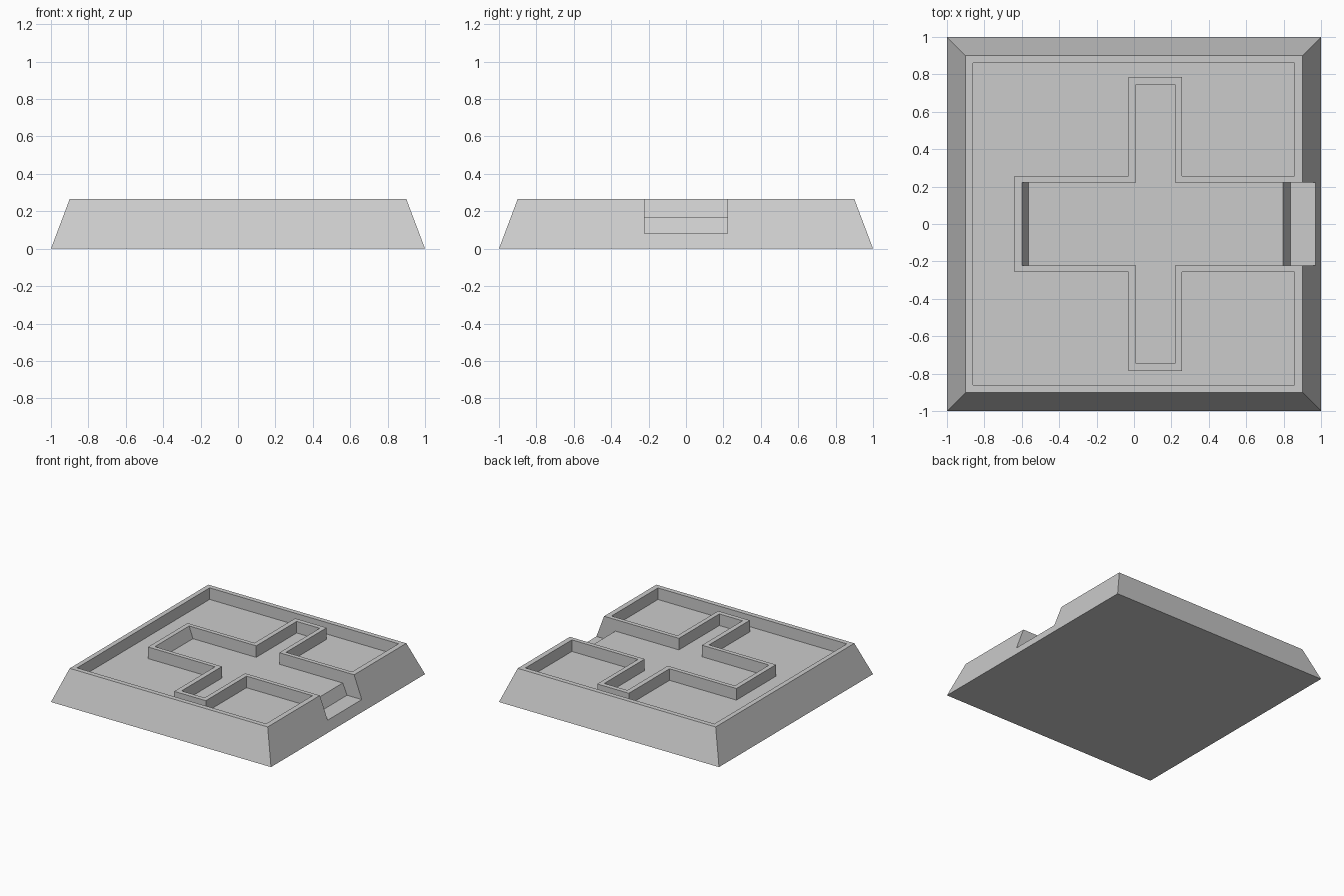
import bpy, bmesh
from mathutils import Vector

if "Cube" in bpy.data.objects:
    bpy.data.objects.remove(bpy.data.objects["Cube"])

TOP, FLOOR, LOW = 0.265, 0.17, 0.08
ABOVE = 0.36  # cutters reach above the top face


def prism(name, outline, sweep):
    """Extrude a closed outline along the sweep vector."""
    bm = bmesh.new()
    face = bm.faces.new([bm.verts.new(p) for p in outline])
    ext = bmesh.ops.extrude_face_region(bm, geom=[face])
    verts = [g for g in ext["geom"] if isinstance(g, bmesh.types.BMVert)]
    bmesh.ops.translate(bm, verts=verts, vec=Vector(sweep))
    bmesh.ops.recalc_face_normals(bm, faces=bm.faces)
    mesh = bpy.data.meshes.new(name)
    bm.to_mesh(mesh)
    bm.free()
    ob = bpy.data.objects.new(name, mesh)
    bpy.context.collection.objects.link(ob)
    return ob


# Tapered slab
slab = prism("walled_base", [(-1, -1, 0), (1, -1, 0), (1, 1, 0), (-1, 1, 0)], (0, 0, TOP))
for v in slab.data.vertices:
    if v.co.z > 0.1:
        v.co.x *= 0.9
        v.co.y *= 0.9

# C-shaped pocket between the rim and the cross wall, mirrored across y
half = [(0.857, 0.257), (0.857, 0.86), (-0.86, 0.86)]
inner = [(-0.638, 0.257), (-0.03, 0.257), (-0.03, 0.785), (0.257, 0.785), (0.257, 0.257)]
flip = lambda pts: [(x, -y) for x, y in reversed(pts)]
ring = half + flip(half) + flip(inner) + inner
ring = [p for p in ring]
pocket = prism("outer_pocket_cutter", [(x, y, FLOOR) for x, y in ring], (0, 0, ABOVE - FLOOR))

# Long channel with a sloped end and a drop at the open side
profile = [(-0.635, ABOVE), (-0.565, FLOOR), (0.797, FLOOR), (0.836, LOW), (1.1, LOW), (1.1, ABOVE)]
channel = prism("channel_cutter", [(x, -0.222, z) for x, z in profile], (0, 0.444, 0))

# Cross arm
arm = [(0.01, -0.747), (0.22, -0.747), (0.22, 0.747), (0.01, 0.747)]
arm_cut = prism("arm_cutter", [(x, y, FLOOR) for x, y in arm], (0, 0, ABOVE - FLOOR))

for cutter in (pocket, channel, arm_cut):
    cutter.hide_render = True
    cutter.hide_viewport = False
    mod = slab.modifiers.new(cutter.name, 'BOOLEAN')
    mod.operation = 'DIFFERENCE'
    mod.solver = 'EXACT'
    mod.object = cutter

# Apply the cuts and drop the cutters
bpy.context.view_layer.objects.active = slab
slab.select_set(True)
for mod in list(slab.modifiers):
    bpy.ops.object.modifier_apply(modifier=mod.name)
for cutter in (pocket, channel, arm_cut):
    bpy.data.objects.remove(cutter, do_unlink=True)
